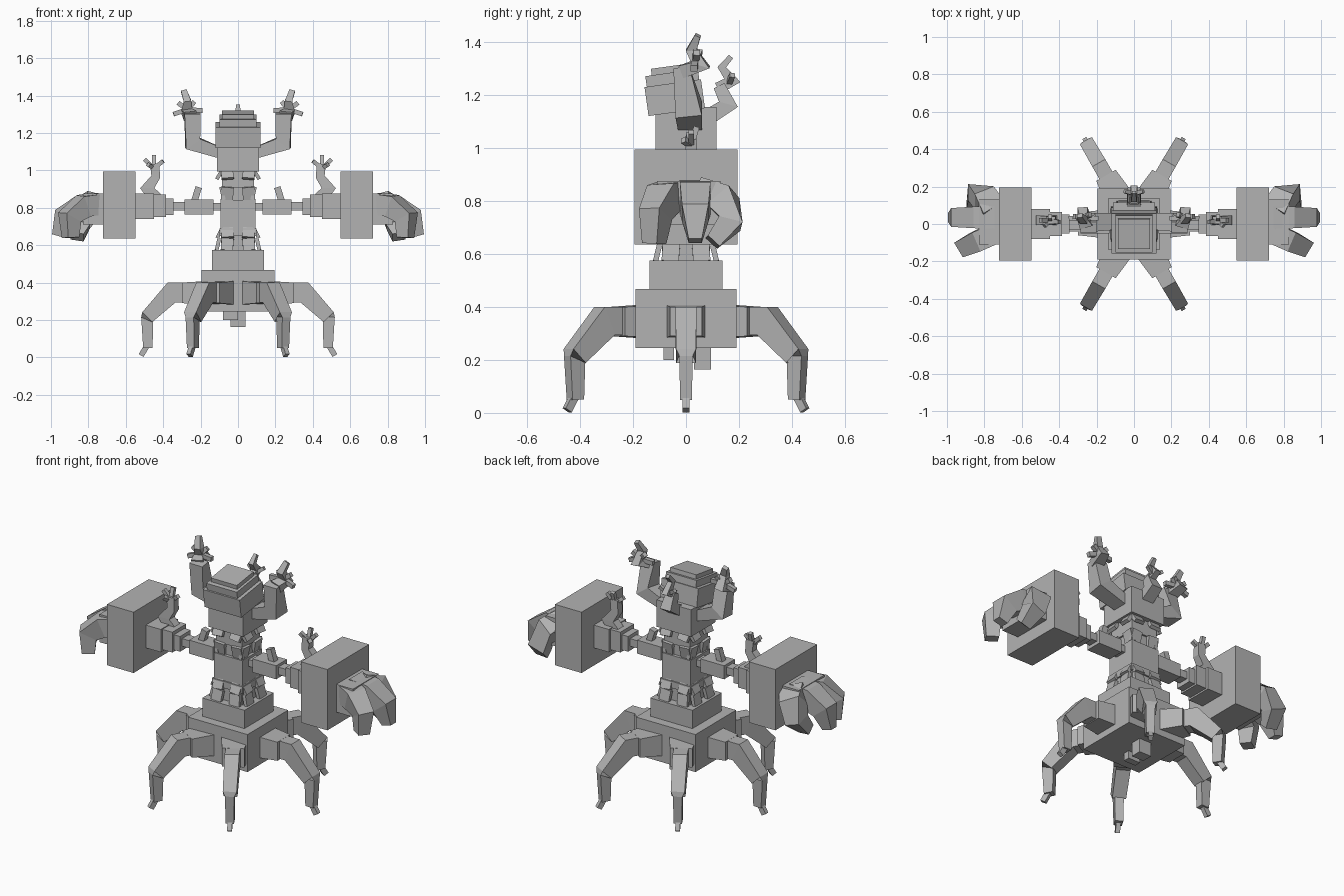
import bpy, bmesh, math
from mathutils import Vector, Matrix

cube = bpy.data.objects.get("Cube")
if cube:
    bpy.data.objects.remove(cube, do_unlink=True)

grey = bpy.data.materials.new("plain_grey")
grey.use_nodes = True
tone = (0.45, 0.45, 0.45, 1)
grey.diffuse_color = tone
grey.node_tree.nodes["Principled BSDF"].inputs["Base Color"].default_value = tone


def finish(name, bm):
    bmesh.ops.recalc_face_normals(bm, faces=bm.faces)
    mesh = bpy.data.meshes.new(name)
    bm.to_mesh(mesh)
    bm.free()
    mesh.materials.append(grey)
    obj = bpy.data.objects.new(name, mesh)
    bpy.context.collection.objects.link(obj)
    return obj


def box(name, x, y, z, tilt=0):
    """Box from three (low, high) ranges, tilted about its own x axis."""
    mid = Vector([(a + b) / 2 for a, b in (x, y, z)])
    size = [abs(b - a) for a, b in (x, y, z)]
    bm = bmesh.new()
    m = Matrix.Translation(mid) @ Matrix.Rotation(math.radians(tilt), 4, 'X') @ Matrix.Diagonal((*size, 1))
    bmesh.ops.create_cube(bm, size=1, matrix=m)
    return finish(name, bm)


def limb(name, stations, ref):
    """Square tube with mitred bends; station = (point, width along ref, depth).
    Repeating a point with another size makes a step."""
    pts = [Vector(s[0]) for s in stations]
    bm = bmesh.new()
    rings = []
    for i, (_, w, d) in enumerate(stations):
        into = (pts[i] - pts[i - 1]).normalized() if i else Vector()
        out = (pts[i + 1] - pts[i]).normalized() if i < len(pts) - 1 else Vector()
        axis = (into + out).normalized()
        u = Vector(ref)
        u = (u - axis * u.dot(axis)).normalized()
        v = axis.cross(u)
        cosine = max(axis.dot(out if out.length else into), 0.6)
        u, v = u * w / 2, v * d / 2 / cosine
        rings.append([bm.verts.new(pts[i] + u * a + v * b)
                      for a, b in ((1, 1), (-1, 1), (-1, -1), (1, -1))])
    for r, s in zip(rings, rings[1:]):
        for k in range(4):
            bm.faces.new((r[k], r[k - 1], s[k - 1], s[k]))
    bm.faces.new(rings[0])
    bm.faces.new(rings[-1])
    return finish(name, bm)


def stick(name, p, q, w, d, ref=(0, 1, 0)):
    return limb(name, [(p, w, d), (q, w, d)], ref)


# Pelvis, waist and underside blocks
box("pelvis", (-.195, .195), (-.19, .19), (.245, .467))
box("waist", (-.138, .138), (-.137, .137), (.467, .575))
box("under_block_back", (-.04, .04), (.03, .095), (.163, .25))
box("under_block_front", (-.08, 0), (-.085, -.045), (.2, .25))

# Spine column
for name, r, low, high in (("spine_base", .09, .57, .65), ("spine_collar", .1, .65, .69),
                           ("chest", .093, .69, .84), ("neck_low", .075, .84, .915),
                           ("neck_high", .085, .905, 1.0)):
    box(name, (-r, r), (-r, r), (low, high))

# Leaning plates around the spine
for row, r0, r1, low, high in (("base", .115, .1, .572, .635), ("collar", .085, .11, .69, .64),
                               ("neck", .075, .09, .84, .91), ("throat", .085, .112, 1.0, .955)):
    for k in range(4):
        rot = Matrix.Rotation(k * math.pi / 2, 3, 'Z')
        for s in (-1, 1):
            a, b = rot @ Vector((r0, s * .06, low)), rot @ Vector((r1, s * .055, high))
            stick(f"{row}_plate", a, b, .065, .02, rot @ Vector((0, 1, 0)))

# Six legs, evenly spaced
for k in range(6):
    a = k * math.pi / 3
    side = (-math.sin(a), math.cos(a), 0)

    def at(r, z):
        return (r * math.cos(a), r * math.sin(a), z)

    limb("hip", [(at(.17, .345), .15, .125), (at(.30, .345), .12, .11)], side)
    limb("leg", [(at(.28, .347), .08, .105), (at(.355, .347), .08, .105),
                 (at(.485, .215), .075, .075), (at(.485, .215), .05, .065),
                 (at(.482, .05), .045, .05)], side)
    stick("toe", at(.485, .065), at(.518, .01), .025, .03, side)

# Head
box("jaw", (-.113, .113), (-.115, .115), (.995, 1.155))
box("face", (-.12, .12), (-.15, .065), (1.135, 1.245), 8)
box("brow", (-.1, .1), (-.15, .05), (1.22, 1.285), 8)
box("crown", (-.085, .085), (-.13, .03), (1.26, 1.31), 8)

# Rear tentacle hand
limb("rear_arm", [((0, .09, 1.12), .075, .06), ((0, .16, 1.165), .07, .055),
                  ((0, .125, 1.235), .05, .045)], (1, 0, 0))
limb("rear_hand", [((0, .12, 1.225), .04, .045), ((0, .175, 1.255), .035, .04),
                   ((0, .135, 1.305), .03, .025), ((0, .17, 1.345), .02, .02)], (1, 0, 0))
for s in (-1, 1):
    stick("rear_finger", (0, .16, 1.24), (s * .05, .175, 1.275), .02, .02)

# Mirrored parts: arms, claws and raised hands
for s, tag in ((1, "left"), (-1, "right")):

    def p(x, y, z):
        return (s * x, y, z)

    # Arm segments out to the big block
    for name, x0, x1, r, low, high in (
            ("arm_root", .08, .15, .035, .785, .825), ("upper_arm", .13, .285, .05, .765, .845),
            ("elbow", .28, .35, .03, .785, .83), ("forearm", .345, .39, .05, .76, .85),
            ("wrist", .385, .45, .065, .75, .87), ("cuff", .45, .555, .08, .74, .875),
            ("fist_block", .548, .722, .195, .635, .995)):
        box(f"{tag}_{name}", (s * x0, s * x1), (-r, r), (low, high))
    box(f"{tag}_palm", (s * .72, s * .83), (-.11, .13), (.71, .875))
    stick(f"{tag}_arm_spike", p(.235, 0, .83), p(.21, 0, .91), .035, .035)

    # Three curled claws
    limb(f"{tag}_middle_claw", [(p(.74, .035, .82), .12, .12), (p(.84, .035, .81), .115, .12),
                                (p(.935, .035, .755), .1, .1), (p(.965, .035, .65), .05, .06)], (0, 1, 0))
    limb(f"{tag}_front_claw", [(p(.74, -.05, .82), .11, .11), (p(.825, -.085, .81), .11, .11),
                               (p(.9, -.115, .75), .09, .09), (p(.895, -.12, .64), .065, .07)],
         p(.5, .8, 0))
    limb(f"{tag}_rear_claw", [(p(.75, .07, .83), .13, .1), (p(.8, .14, .8), .12, .1),
                              (p(.84, .165, .715), .1, .08), (p(.86, .1, .645), .07, .06)],
         p(1, 0, 0))

    # Small hand growing from the wrist
    limb(f"{tag}_sprout", [(p(.44, .02, .85), .05, .07), (p(.485, .02, .905), .05, .06),
                           (p(.44, .02, .965), .045, .045), (p(.445, .02, 1.035), .04, .05)], (0, 1, 0))
    for q in (p(.4, .01, 1.05), p(.45, .04, 1.08), p(.5, .02, 1.06), p(.48, -.01, 1.03)):
        stick(f"{tag}_sprout_finger", p(.45, .02, 1.01), q, .022, .022)

    # Raised arm beside the head
    limb(f"{tag}_raised_arm", [(p(.1, .015, 1.095), .09, .06), (p(.243, .01, 1.145), .1, .075),
                               (p(.243, -.018, 1.305), .06, .085)], (0, 1, 0))
    limb(f"{tag}_raised_hand", [(p(.255, -.01, 1.29), .07, .05), (p(.275, .055, 1.315), .055, .045),
                                (p(.27, .02, 1.37), .04, .035), (p(.29, .045, 1.425), .03, .022)],
         (1, 0, 0))
    for q in (p(.345, .03, 1.3), p(.19, .03, 1.32), p(.32, .04, 1.36), p(.235, .05, 1.365)):
        stick(f"{tag}_raised_finger", p(.27, .035, 1.325), q, .025, .025)
